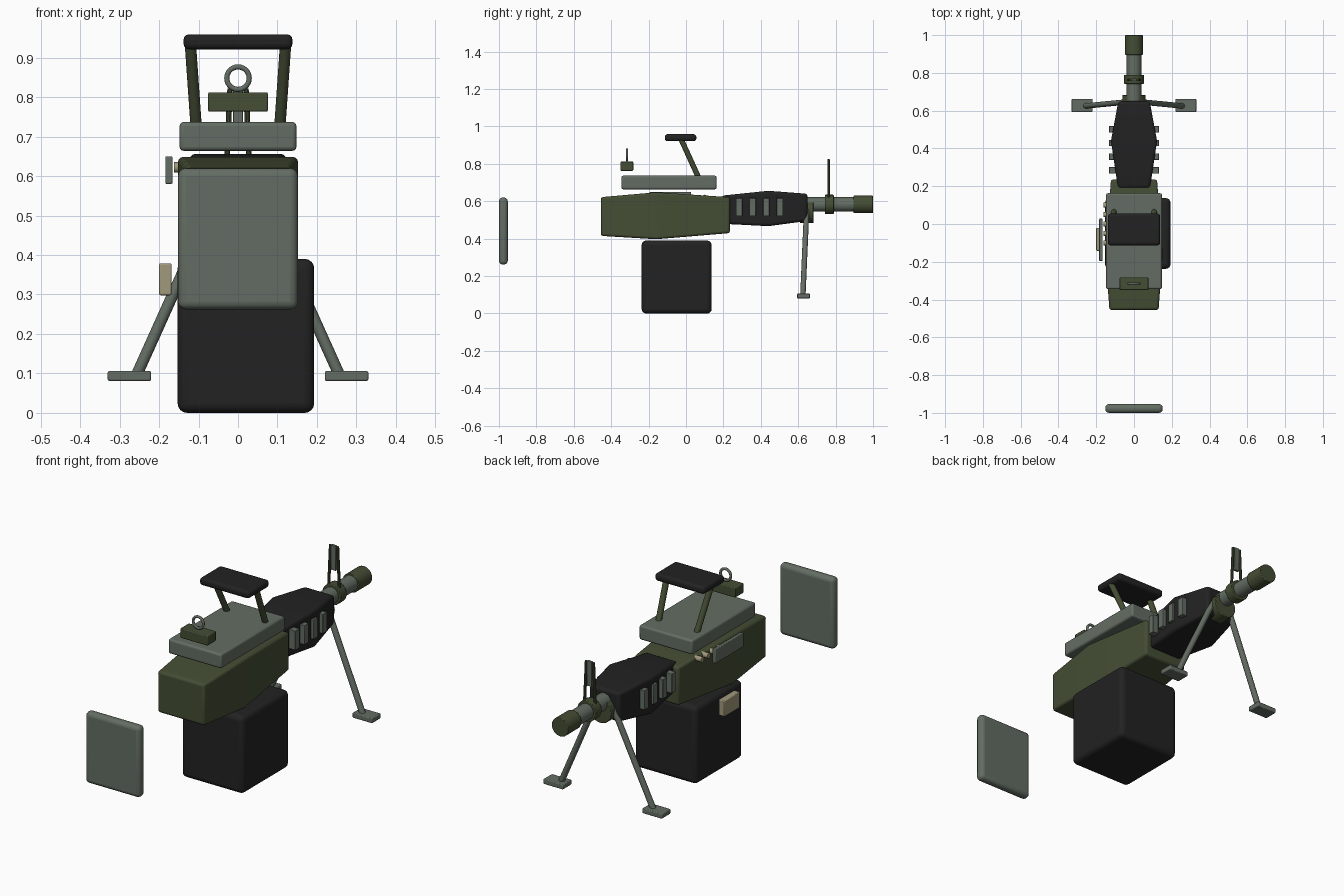
import bpy, bmesh, math
from mathutils import Vector

if "Cube" in bpy.data.objects:
    bpy.data.objects.remove(bpy.data.objects["Cube"])


def material(name, rgb):
    m = bpy.data.materials.new(name)
    m.diffuse_color = (*rgb, 1)
    m.use_nodes = True
    m.node_tree.nodes["Principled BSDF"].inputs["Base Color"].default_value = m.diffuse_color
    return m


OLIVE = material("olive_green", (0.058, 0.074, 0.034))
GREY = material("grey_green", (0.125, 0.152, 0.125))
BLACK = material("soft_black", (0.016, 0.016, 0.016))
BEIGE = material("beige", (0.36, 0.32, 0.20))


def finish(name, bm, mat, bevel=0, segments=3):
    bmesh.ops.recalc_face_normals(bm, faces=bm.faces)
    mesh = bpy.data.meshes.new(name)
    bm.to_mesh(mesh)
    bm.free()
    mesh.materials.append(mat)
    ob = bpy.data.objects.new(name, mesh)
    bpy.context.collection.objects.link(ob)
    if bevel:
        mod = ob.modifiers.new("Bevel", 'BEVEL')
        mod.width, mod.segments = bevel, segments
        mod.limit_method = 'ANGLE'
        mod.angle_limit = math.radians(35)
    bpy.ops.object.select_all(action='DESELECT')
    ob.select_set(True)
    bpy.context.view_layer.objects.active = ob
    bpy.ops.object.shade_smooth_by_angle(angle=math.radians(35))
    return ob


def box(name, x, y, z, mat, bevel=0.004, segments=2):
    """Bevelled box from (min, max) ranges."""
    bm = bmesh.new()
    bmesh.ops.create_cube(bm, size=1)
    for v in bm.verts:
        v.co = [(r[0] + r[1]) / 2 + c * (r[1] - r[0]) for r, c in zip((x, y, z), v.co)]
    return finish(name, bm, mat, bevel, segments)


def rod(name, a, b, radius, mat, sides=20, bevel=0):
    """Cylinder between two points."""
    a, b = Vector(a), Vector(b)
    bm = bmesh.new()
    bmesh.ops.create_cone(bm, cap_ends=True, segments=sides, radius1=radius,
                          radius2=radius, depth=(b - a).length)
    turn = (b - a).to_track_quat('Z', 'Y')
    for v in bm.verts:
        v.co = turn @ v.co + (a + b) / 2
    return finish(name, bm, mat, bevel, 2)


def loft(name, sections, mat, bevel):
    """Rectangular sections (y, half width, z low, z high) joined along y."""
    bm = bmesh.new()
    rings = [[bm.verts.new(p) for p in ((-w, y, lo), (w, y, lo), (w, y, hi), (-w, y, hi))]
             for y, w, lo, hi in sections]
    for r, s in zip(rings, rings[1:]):
        for i in range(4):
            j = (i + 1) % 4
            bm.faces.new((r[i], r[j], s[j], s[i]))
    bm.faces.new(rings[0])
    bm.faces.new(rings[-1])
    return finish(name, bm, mat, bevel)


# Main bodies
loft("receiver", [(-0.455, 0.130, 0.415, 0.622), (-0.16, 0.152, 0.397, 0.648),
                  (0.235, 0.122, 0.430, 0.622)], OLIVE, 0.012)
loft("handguard", [(0.19, 0.085, 0.480, 0.630), (0.44, 0.122, 0.467, 0.656),
                   (0.65, 0.083, 0.495, 0.640)], BLACK, 0.014)
box("top_cover", (-0.148, 0.148), (-0.345, 0.163), (0.664, 0.737), GREY, 0.01, 3)
box("ammo_box", (-0.153, 0.193), (-0.237, 0.137), (0, 0.39), BLACK, 0.024, 4)
box("shoulder_plate", (-0.152, 0.152), (-1.0, -0.953), (0.262, 0.62), GREY, 0.02, 4)

# Barrel group
rod("barrel", (0, 0.6, 0.583), (0, 0.92, 0.583), 0.039, GREY, 24)
rod("muzzle", (0, 0.895, 0.583), (0, 1.0, 0.583), 0.047, OLIVE, 24, 0.003)
rod("sight_collar", (0, 0.742, 0.583), (0, 0.79, 0.583), 0.052, OLIVE, 24, 0.003)
rod("bipod_mount", (0, 0.61, 0.545), (0, 0.682, 0.545), 0.062, OLIVE, 24, 0.003)

# Front sight
box("front_sight_blade", (-0.013, 0.013), (0.756, 0.769), (0.70, 0.825), GREY, 0.002)

# Rear sight
box("rear_sight_base", (-0.076, 0.076), (-0.35, -0.282), (0.763, 0.812), OLIVE)
bpy.ops.mesh.primitive_torus_add(location=(0, -0.315, 0.848), rotation=(math.pi / 2, 0, 0),
                                 major_radius=0.0285, minor_radius=0.0065,
                                 major_segments=28, minor_segments=10)
ring = bpy.context.object
ring.name = "rear_sight_ring"
ring.data.materials.append(GREY)
bpy.ops.object.shade_smooth()

# Carry handle grip
box("carry_grip", (-0.138, 0.138), (-0.113, 0.055), (0.921, 0.959), BLACK, 0.014, 3)

# Paired parts on both sides
for side, s in (("left", -1), ("right", 1)):
    rod(f"handle_post_{side}", (s * 0.121, -0.03, 0.94), (s * 0.106, 0.068, 0.725),
        0.0145, OLIVE, 16)
    rod(f"front_sight_wing_{side}", (s * 0.030, 0.7625, 0.61), (s * 0.020, 0.7625, 0.822),
        0.007, OLIVE, 10)
    rod(f"bipod_leg_{side}", (s * 0.05, 0.645, 0.555), (s * 0.255, 0.625, 0.1),
        0.0145, GREY, 16)
    box(f"bipod_foot_{side}", sorted((s * 0.22, s * 0.33)), (0.593, 0.663),
        (0.081, 0.106), GREY)
    for i in range(4):
        y = 0.284 + i * 0.0725
        box(f"vent_{side}_{i + 1}", sorted((s * 0.095, s * 0.132)), (y - 0.017, y + 0.017),
            (0.52, 0.617), GREY, 0.002)

# Feed side: tray, cartridges and latch on the left
box("feed_tray", (-0.184, -0.166), (-0.195, 0.028), (0.58, 0.65), GREY, 0.003)
for i in range(5):
    y = 0.1 - i * 0.05
    rod(f"cartridge_{i + 1}", (-0.162, y, 0.622), (-0.12, y, 0.622), 0.013, BEIGE, 12)
box("box_latch", (-0.2, -0.168), (-0.142, -0.02), (0.298, 0.379), BEIGE, 0.004)
